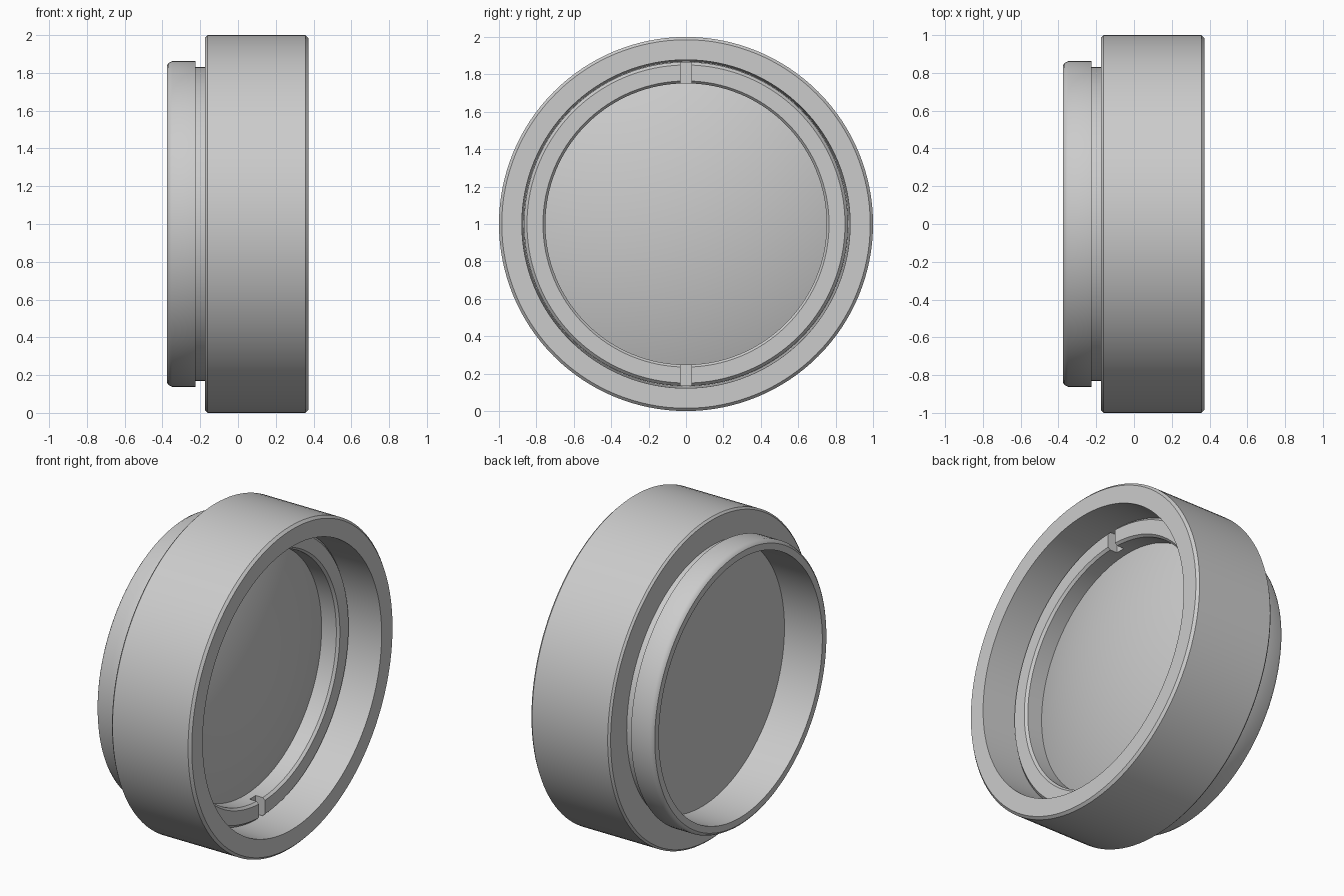
import bpy, bmesh
from math import tau, radians, sin, cos, asin
from mathutils import Vector, Matrix

if "Cube" in bpy.data.objects:
    bpy.data.objects.remove(bpy.data.objects["Cube"], do_unlink=True)

SEGMENTS = 128
CENTRE = Vector((0, 0, 1))

grey = bpy.data.materials.new("plain grey")
grey.use_nodes = True
GREY = (0.6, 0.6, 0.6, 1)
grey.diffuse_color = GREY
grey.node_tree.nodes["Principled BSDF"].inputs["Base Color"].default_value = GREY


def add_object(name, bm):
    bmesh.ops.recalc_face_normals(bm, faces=bm.faces)
    mesh = bpy.data.meshes.new(name)
    bm.to_mesh(mesh)
    bm.free()
    mesh.materials.append(grey)
    obj = bpy.data.objects.new(name, mesh)
    bpy.context.collection.objects.link(obj)
    return obj


def smooth(obj):
    bpy.ops.object.select_all(action='DESELECT')
    obj.select_set(True)
    bpy.context.view_layer.objects.active = obj
    bpy.ops.object.shade_smooth_by_angle(angle=radians(32))


def revolve(name, profile, closed=True):
    """Turn an (x, radius) profile around the horizontal x axis."""
    bm = bmesh.new()
    verts = [bm.verts.new(CENTRE + Vector((x, 0, r))) for x, r in profile]
    edges = [bm.edges.new(pair) for pair in zip(verts, verts[1:])]
    if closed:
        edges.append(bm.edges.new((verts[-1], verts[0])))
    bmesh.ops.spin(bm, geom=verts + edges, cent=CENTRE, axis=(1, 0, 0),
                   angle=tau, steps=SEGMENTS, use_merge=True)
    bmesh.ops.remove_doubles(bm, verts=bm.verts, dist=0.0001)
    return add_object(name, bm)


# Barrel with rounded rear flange, neck groove, chamfers and stepped bore
barrel = revolve("barrel", [
    (-0.375, 0.802), (-0.375, 0.842), (-0.367, 0.853), (-0.35, 0.862),
    (-0.226, 0.862), (-0.226, 0.83), (-0.174, 0.83), (-0.174, 0.988),
    (-0.162, 1.0), (0.357, 1.0), (0.372, 0.985), (0.372, 0.878),
    (0.04, 0.868), (0.04, 0.802)])
smooth(barrel)

# Chamfered retaining ring, with two spanner slots cut across its face
ring = revolve("retaining_ring", [
    (0.04, 0.866), (0.147, 0.866), (0.164, 0.85), (0.164, 0.765),
    (0.149, 0.752), (0.04, 0.752)])
bm = bmesh.new()
bmesh.ops.create_cube(bm, size=1, matrix=Matrix.Translation((0.2, 0, 1))
                      @ Matrix.Diagonal((0.2, 0.06, 1.9, 1)))
cutter = add_object("slot_cutter", bm)
cutter.hide_render = True
slots = ring.modifiers.new("slots", 'BOOLEAN')
slots.object = cutter
slots.solver = 'EXACT'
bpy.context.view_layer.objects.active = ring
bpy.ops.object.modifier_apply(modifier=slots.name)
bpy.data.objects.remove(cutter, do_unlink=True)
smooth(ring)

# Lens: flat at the rear, spherical dome at the front
EDGE, SAG, STEPS = 0.802, 0.145, 12
ball = (EDGE ** 2 + SAG ** 2) / (2 * SAG)
tilt = asin(EDGE / ball)
dome = [(0.03 + SAG - ball * (1 - cos(tilt * i / STEPS)), ball * sin(tilt * i / STEPS))
        for i in range(STEPS, -1, -1)]
lens = revolve("lens", [(-0.115, 0), (-0.115, EDGE)] + dome, closed=False)
smooth(lens)
